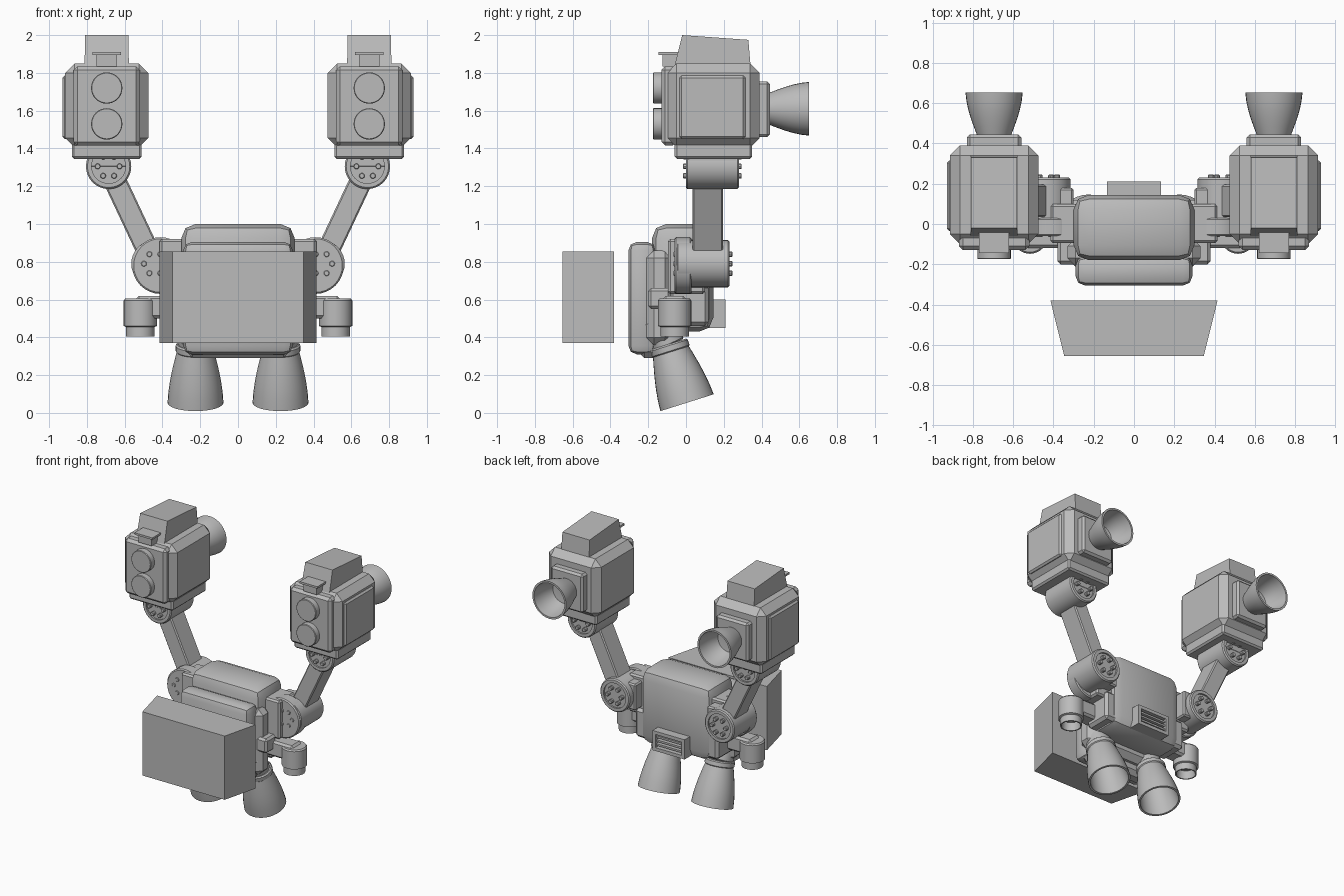
import bpy, bmesh, math
from mathutils import Vector, Matrix

if "Cube" in bpy.data.objects:
    bpy.data.objects.remove(bpy.data.objects["Cube"], do_unlink=True)

grey = bpy.data.materials.new("plain grey")
grey.use_nodes = True
grey.diffuse_color = (0.5, 0.5, 0.5, 1)
grey.node_tree.nodes["Principled BSDF"].inputs["Base Color"].default_value = (0.5, 0.5, 0.5, 1)


def finish(name, bm, mirror=False):
    bmesh.ops.recalc_face_normals(bm, faces=bm.faces)
    mesh = bpy.data.meshes.new(name)
    bm.to_mesh(mesh)
    bm.free()
    mesh.materials.append(grey)
    ob = bpy.data.objects.new(name, mesh)
    bpy.context.scene.collection.objects.link(ob)
    if mirror:
        ob.modifiers.new("mirror", "MIRROR").use_mirror_merge = False
    bpy.ops.object.select_all(action="DESELECT")
    ob.select_set(True)
    bpy.context.view_layer.objects.active = ob
    bpy.ops.object.shade_smooth_by_angle(angle=math.radians(32))
    return ob


def add_box(bm, x, y, z, bevel=0.0, segs=1, shape=None):
    """Box from ranges; shape(co) may move the corners before bevelling."""
    part = bmesh.new()
    bmesh.ops.create_cube(part, size=1)
    for v in part.verts:
        v.co = Vector([r[0] + (c + 0.5) * (r[1] - r[0]) for c, r in zip(v.co, (x, y, z))])
        if shape:
            shape(v.co)
    if bevel:
        bmesh.ops.bevel(part, geom=part.edges[:], offset=bevel, segments=segs,
                        profile=0.5, affect="EDGES")
    tmp = bpy.data.meshes.new("tmp")
    part.to_mesh(tmp)
    part.free()
    bm.from_mesh(tmp)
    bpy.data.meshes.remove(tmp)


def box(name, x, y, z, bevel=0.0, segs=1, mirror=False, shape=None):
    bm = bmesh.new()
    add_box(bm, x, y, z, bevel, segs, shape)
    return finish(name, bm, mirror)


def add_lathe(bm, profile, start, axis, n=32):
    """Revolve (radius, distance) points about an axis from start."""
    turn = Vector((0, 0, 1)).rotation_difference(Vector(axis)).to_matrix()
    rings = []
    for r, d in profile:
        pts = [(r * math.cos(a), r * math.sin(a), d)
               for a in (2 * math.pi * i / n for i in range(n))]
        if r == 0:
            pts = pts[:1]
        rings.append([bm.verts.new(turn @ Vector(p) + Vector(start)) for p in pts])
    for a, b in zip(rings, rings[1:]):
        for i in range(n):
            j = (i + 1) % n
            quad = [a[i % len(a)], a[j % len(a)], b[j % len(b)], b[i % len(b)]]
            bm.faces.new(list(dict.fromkeys(quad)))


def lathe(name, profile, start, axis, mirror=True):
    bm = bmesh.new()
    add_lathe(bm, profile, start, axis)
    return finish(name, bm, mirror)


def drum(r, length, edge=0.008):
    return [(0, 0), (r - edge, 0), (r, edge), (r, length - edge), (r - edge, length), (0, length)]


def bell(throat, mouth, length):
    """Hollow flared nozzle with a thin lip."""
    outer = [(throat + (mouth - throat) * math.sin(t * math.pi / 2 * 0.9) / math.sin(math.pi / 2 * 0.9),
              length * t) for t in (0, 0.2, 0.4, 0.6, 0.8, 1)]
    inner = [(r - 0.014, d) for r, d in reversed(outer[1:])]
    return [(0, 0)] + outer + inner + [(0, length * 0.15)]


def joint(name, x, z, r, y0, y1):
    """Hinge drum along y with recessed caps and a ring of bolts."""
    bm = bmesh.new()
    rim, dip = r * 0.75, 0.012
    length = y1 - y0
    add_lathe(bm, [(0, dip), (rim, dip), (rim, 0), (r - 0.008, 0), (r, 0.008), (r, length - 0.008),
                   (r - 0.008, length), (rim, length), (rim, length - dip), (0, length - dip)],
              (x, y0, z), (0, 1, 0))
    for i in range(6):
        a = math.pi / 3 * i
        add_lathe(bm, drum(0.015, length + 0.03, 0.003),
                  (x + 0.058 * math.cos(a), y0 - 0.015, z + 0.058 * math.sin(a)), (0, 1, 0), 10)
    finish(name, bm, True)


# Torso
def torso_taper(co):
    if co.z < 0.6 and co.y > 0:
        co.y -= 0.02
    if co.z > 0.9 and co.y > 0:
        co.y -= 0.02


box("torso", (-0.3, 0.3), (-0.18, 0.165), (0.43, 1.0), 0.075, 2, shape=torso_taper)
box("waist_block", (-0.33, 0.33), (-0.21, -0.07), (0.36, 0.86), 0.04)
box("chest_plate", (-0.29, 0.29), (-0.305, -0.16), (0.31, 0.905), 0.045, 2)
box("lower_plate", (-0.27, 0.27), (-0.25, -0.13), (0.29, 0.4), 0.03)
box("shoulder_block", (0.25, 0.415), (-0.095, 0.1), (0.63, 0.92), 0.012, 1, True)
box("side_block", (0.2, 0.35), (-0.09, 0.12), (0.46, 0.68), 0.02, 1, True)

# Back vent with slats
bm = bmesh.new()
for zr in ((0.45, 0.475), (0.575, 0.6)):
    add_box(bm, (-0.135, 0.135), (0.1, 0.21), zr)
for side in (-1, 1):
    add_box(bm, sorted((side * 0.11, side * 0.135)), (0.1, 0.21), (0.475, 0.575))
add_box(bm, (-0.11, 0.11), (0.1, 0.165), (0.475, 0.575))
for i in range(3):
    z = 0.488 + i * 0.03
    add_box(bm, (-0.11, 0.11), (0.15, 0.2), (z, z + 0.014))
finish("back_vent", bm)


# Detached block in front
def wedge(co):
    if co.y < -0.5:
        co.x *= 0.835


box("front_block", (-0.415, 0.415), (-0.655, -0.38), (0.37, 0.855), shape=wedge)

# Arms
joint("shoulder_joint", 0.44, 0.79, 0.125, -0.05, 0.23)
box("shoulder_link", (0.3, 0.44), (0.0, 0.18), (0.69, 0.89), 0.01, 1, True)
lathe("shoulder_disc", drum(0.15, 0.09), (0.41, -0.06, 0.78), (0, 1, 0))
low, high = Vector((0.45, 0.115, 0.8)), Vector((0.685, 0.115, 1.3))
bm = bmesh.new()
span = high - low
add_box(bm, (-0.06, 0.06), (-0.08, 0.08), (0, span.length), 0.008)
bm.transform(Matrix.Translation(low) @ Matrix.Rotation(math.atan2(span.x, span.z), 4, "Y"))
finish("arm", bm, True)
joint("wrist_joint", 0.685, 1.305, 0.12, 0.0, 0.28)
box("wrist_mount", (0.58, 0.8), (0.01, 0.27), (1.3, 1.37), 0.006, 1, True)

# Arm pods
PX = 0.695


def around(half):
    return (PX - half, PX + half)


def hood_slope(co):
    if co.z > 1.9:
        co.x = PX + (co.x - PX) * 0.97
        co.y += 0.05 if co.y < 0.1 else -0.015
        if co.y > 0.1:
            co.z -= 0.025


box("pod_base", around(0.185), (-0.06, 0.35), (1.345, 1.43), 0.012, 1, True)
box("pod_body", around(0.22), (-0.1, 0.39), (1.405, 1.85), 0.05, 1, True)
box("pod_front_plate", around(0.175), (-0.13, -0.05), (1.415, 1.835), 0.02, 1, True)
box("pod_hood", around(0.118), (-0.07, 0.345), (1.8, 2.0), 0.0, 1, True, hood_slope)
box("pod_side_panel", (0.9, 0.93), (-0.035, 0.315), (1.45, 1.785), 0.012, 1, True)
box("pod_back_plate", around(0.135), (0.36, 0.445), (1.46, 1.755), 0.015, 1, True)
lathe("pod_nozzle", bell(0.085, 0.142, 0.21), (PX, 0.442, 1.61), (0, 1, 0))
for label, z in (("upper", 1.72), ("lower", 1.53)):
    lathe(label + "_pod_lens", drum(0.083, 0.06, 0.004), (PX, -0.175, z), (0, 1, 0))
bm = bmesh.new()
add_box(bm, around(0.075), (-0.145, -0.04), (1.895, 1.91))
add_box(bm, around(0.055), (-0.125, -0.04), (1.835, 1.895))
finish("pod_sight", bm, True)

# Side thrusters
box("side_thruster_arm", (0.28, 0.54), (-0.12, 0.0), (0.5, 0.62), 0.015, 1, True)
box("side_thruster_mount", (0.25, 0.38), (-0.2, -0.08), (0.55, 0.66), 0.015, 1, True)
lathe("side_thruster", [(0, 0.06), (0.06, 0.06), (0.066, 0), (0.075, 0), (0.075, 0.05), (0.088, 0.055),
                        (0.088, 0.19), (0.08, 0.2), (0, 0.2)], (0.517, -0.06, 0.405), (0, 0, 1))

# Main thrusters
axis = Vector((0, 0.3, -0.95)).normalized()
throat = Vector((0.225, -0.085, 0.34))
lathe("main_nozzle", bell(0.095, 0.148, 0.3), throat, axis)
lathe("nozzle_collar", drum(0.105, 0.045), throat - axis * 0.025, axis)
neck = Vector((0.225, -0.16, 0.5))
lathe("nozzle_neck", drum(0.09, 0.16), neck, (throat - neck).normalized())
